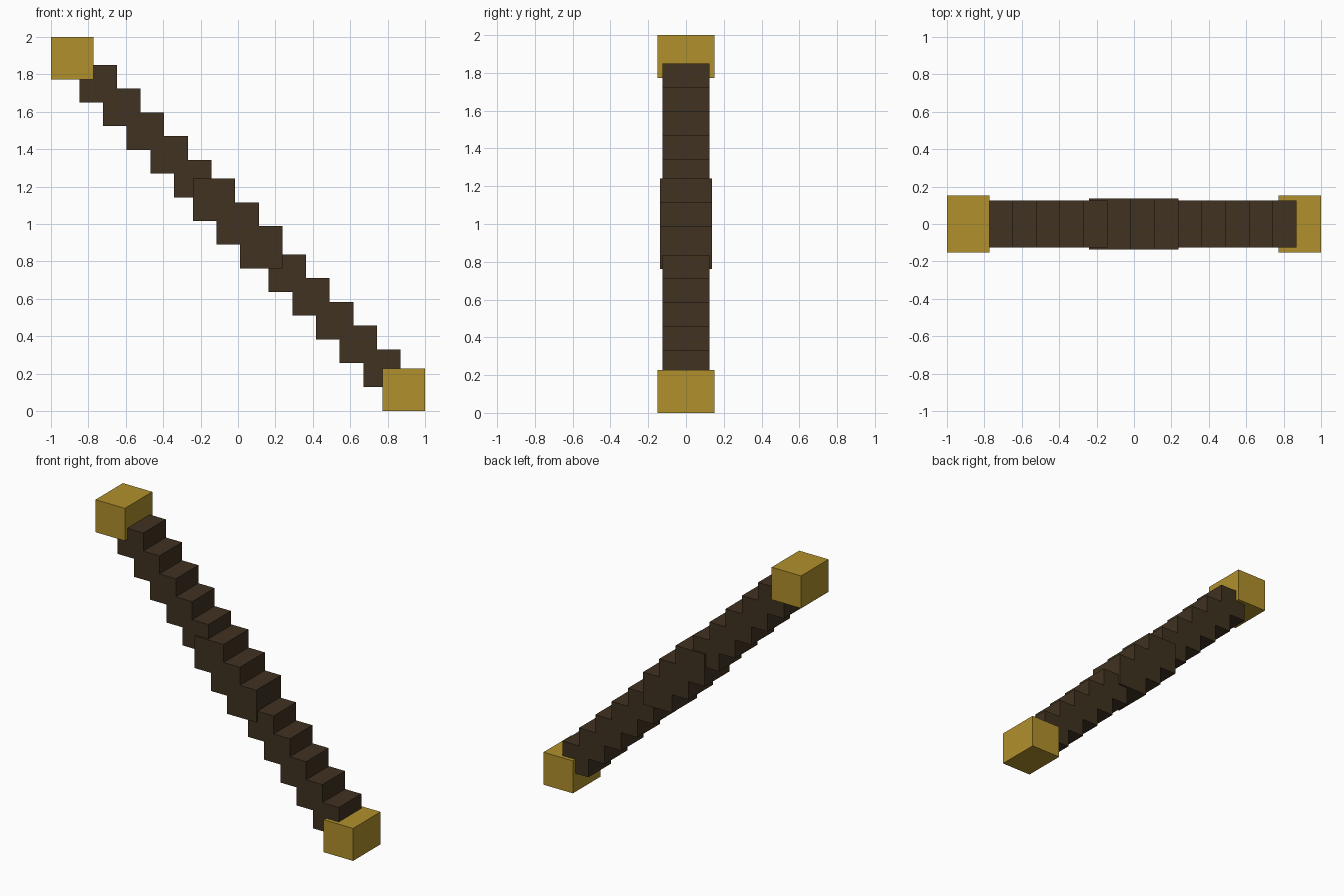
import bpy
import bmesh
from mathutils import Matrix, Vector

default = bpy.data.objects.get("Cube")
if default:
    bpy.data.objects.remove(default, do_unlink=True)


def make_material(name, colour):
    mat = bpy.data.materials.new(name)
    mat.use_nodes = True
    mat.diffuse_color = colour
    mat.node_tree.nodes["Principled BSDF"].inputs["Base Color"].default_value = colour
    return mat


def stepped_blocks(name, mat, first, step, count, size):
    """A row of equal blocks, each shifted by step in x and z."""
    bm = bmesh.new()
    for i in range(count):
        centre = Vector((first[0] + i * step[0], 0, first[1] + i * step[1]))
        bmesh.ops.create_cube(
            bm, size=1, matrix=Matrix.Translation(centre) @ Matrix.Diagonal((*size, 1)))
    mesh = bpy.data.meshes.new(name)
    bm.to_mesh(mesh)
    bm.free()
    mesh.materials.append(mat)
    obj = bpy.data.objects.new(name, mesh)
    bpy.context.collection.objects.link(obj)
    return obj


gold = make_material("gold", (0.434, 0.279, 0.025, 1))
wood = make_material("dark wood", (0.051, 0.032, 0.015, 1))

STEP = (0.1265, -0.1268)
ARM = (0.2, 0.25, 0.2)
GRIP = (0.226, 0.275, 0.226)
CAP = (0.228, 0.304, 0.228)

# Diagonal shaft with a thicker grip in the middle
stepped_blocks("upper_shaft", wood, (-0.748, 1.75), STEP, 5, ARM)
stepped_blocks("grip", wood, (-0.128, 1.129), STEP, 3, GRIP)
stepped_blocks("lower_shaft", wood, (0.264, 0.737), STEP, 5, ARM)

# Gold end caps
stepped_blocks("upper_cap", gold, (-0.886, 1.886), STEP, 1, CAP)
stepped_blocks("lower_cap", gold, (0.886, 0.114), STEP, 1, CAP)
